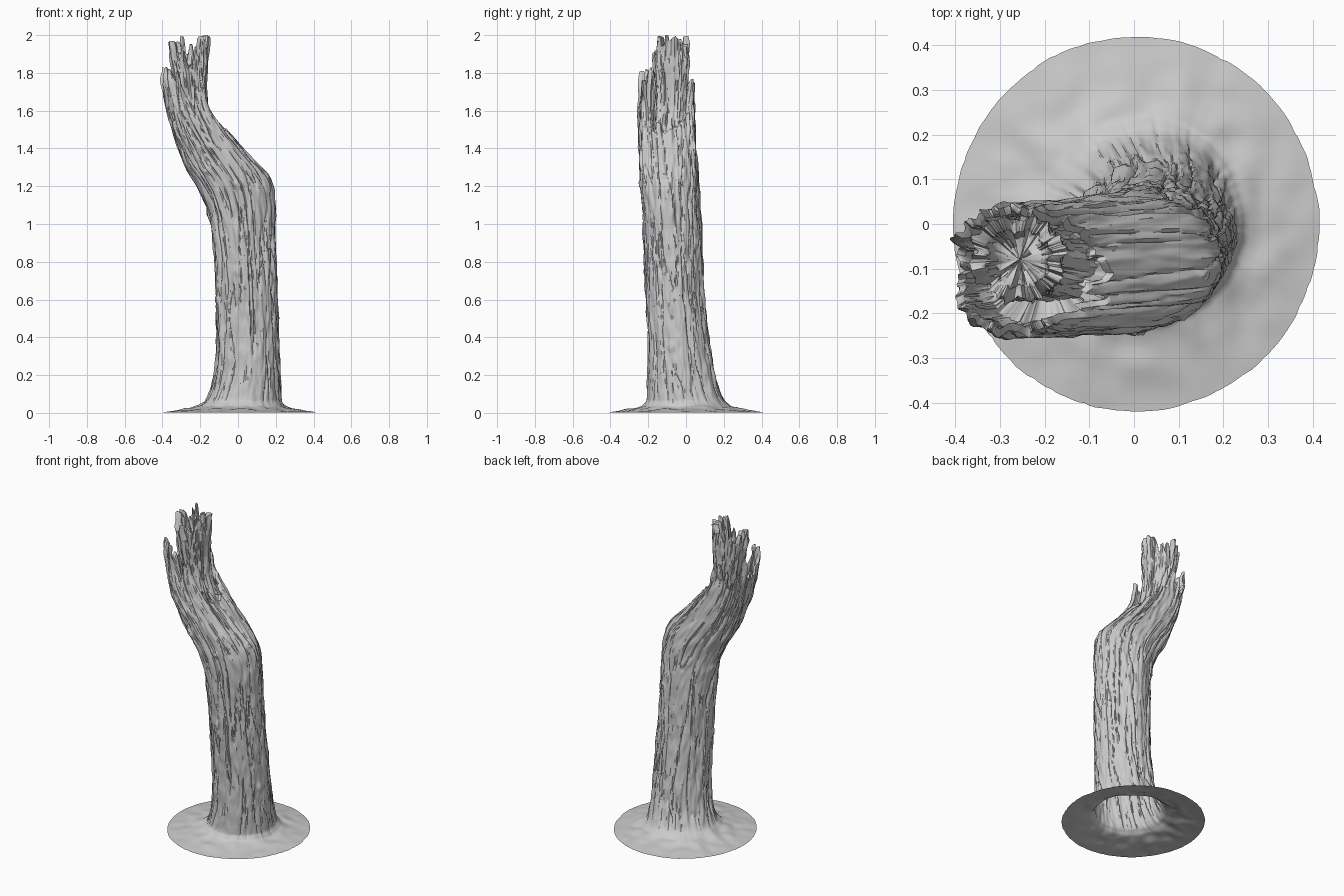
import bpy, bmesh, math
from mathutils import noise, Vector

if "Cube" in bpy.data.objects:
    bpy.data.objects.remove(bpy.data.objects["Cube"])

# height, x min, x max, y min, y max of the cross-sections
TRUNK = [(0.002, -.405, .415, -.42, .42), (.012, -.33, .35, -.345, .35),
         (.022, -.27, .29, -.28, .29), (.036, -.21, .25, -.23, .24),
         (.06, -.175, .232, -.21, .21), (.1, -.15, .226, -.203, .183),
         (.2, -.125, .224, -.2, .155), (.4, -.112, .215, -.2, .122),
         (.6, -.12, .208, -.21, .10), (.8, -.127, .20, -.22, .09),
         (1.0, -.145, .194, -.228, .08), (1.1, -.165, .194, -.236, .075),
         (1.2, -.215, .187, -.245, .07), (1.27, -.262, .155, -.25, .065),
         (1.35, -.302, .075, -.25, .06), (1.5, -.353, -.06, -.255, .05),
         (1.6, -.38, -.125, -.255, .045), (1.7, -.398, -.147, -.25, .042),
         (1.86, -.412, -.16, -.24, .04)]
CORE = [(1.4, -.30, -.05, -.18, .0), (1.5, -.31, -.11, -.175, .0),
        (1.6, -.31, -.155, -.165, .0), (1.75, -.335, -.165, -.165, .008),
        (1.88, -.36, -.158, -.175, .016), (2.0, -.37, -.158, -.165, .01)]
# angle in degrees, height of the broken edge
TRUNK_RIM = [(0, 1.51), (25, 1.53), (45, 1.6), (60, 1.7), (72, 1.77), (95, 1.73),
             (118, 1.66), (138, 1.74), (152, 1.83), (165, 1.72), (185, 1.67),
             (203, 1.76), (215, 1.85), (235, 1.83), (250, 1.77), (262, 1.8),
             (272, 1.66), (283, 1.64), (292, 1.76), (308, 1.74), (322, 1.58),
             (340, 1.53), (360, 1.51)]
CORE_RIM = [(0, 2.0), (35, 1.98), (60, 1.92), (90, 1.94), (115, 1.99), (140, 1.9),
            (165, 1.97), (195, 1.96), (220, 1.86), (245, 1.9), (275, 1.86),
            (295, 1.93), (315, 1.99), (360, 2.0)]
# angle, height, size of the knots
KNOTS = [(278, 1.21, .018), (240, 1.29, .02), (352, 1.26, .015), (60, .9, .02),
         (200, .6, .02), (170, 1.05, .02), (255, .75, .02), (345, .35, .02)]


def lerp_table(table, v):
    if v <= table[0][0]:
        return table[0][1:]
    for a, b in zip(table, table[1:]):
        if v <= b[0]:
            t = (v - a[0]) / (b[0] - a[0])
            return [p + (q - p) * t for p, q in zip(a[1:], b[1:])]
    return table[-1][1:]


def section(table, z):
    # averaged over a short height so that bends are rounded
    w = min(.04, max(0, z - .06))
    s = [lerp_table(table, z + k * w) for k in (-1, -.5, 0, .5, 1)]
    return [sum(c) / 5 for c in zip(*s)]


def bark(c, s, z, amp):
    p = Vector((c * 3.2, s * 3.2, z * 2.2))
    wob = noise.noise(Vector((c * 2, s * 2, z * 5))) * .35
    q = Vector((c * 4.5 + wob, s * 4.5 - wob, z * 1.5 + 7))
    crack = max(0, 1 - abs(noise.noise(q)) * 6) ** 2
    lumps = noise.noise(Vector((c * 7, s * 7, z * 11)))
    fine = noise.noise(Vector((c * 17, s * 17, z * 16)))
    return amp * (noise.noise(p) * .7 + lumps * .5 + fine * .3 - crack * .8)


def broken_log(name, table, rim_table, scale_from, top, step, sides, amp, wall, floor):
    bm = bmesh.new()
    # heights of the outer rows, dense in the flat root skirt
    zs = []
    for a, b in zip(table, table[1:]):
        n = max(4, round((b[0] - a[0]) / step))
        zs += [a[0] + (b[0] - a[0]) * i / n for i in range(n)]
    zs.append(table[-1][0])
    # wall-thickness rows inside the broken edge: inset, share of the way down
    inner = [(wall * .5, -.01), (wall, .04), (wall * 1.1, .3), (wall * 1.2, .65),
             (wall * 1.6, .9), (.7, 1.0), (.98, 1.03)]
    rows = [(z, 0, None) for z in zs] + [(zs[-1], i, d) for i, d in inner]
    grid = []
    cols = []
    for j in range(sides):
        a = math.tau * j / sides
        r = lerp_table(rim_table, math.degrees(a))[0]
        # splintered edge
        r += .035 * noise.noise(Vector((math.cos(a) * 6, math.sin(a) * 6, top)))
        r += .035 * (noise.cell(Vector((math.cos(a) * 6, math.sin(a) * 6, 3.3))) - .5)
        cols.append((a, min(r, top)))
    for z0, inset, down in rows:
        ring = []
        for a, rim in cols:
            c, s = math.cos(a), math.sin(a)
            z = z0
            if z > scale_from:
                z = scale_from + (z - scale_from) * (rim - scale_from) / (zs[-1] - scale_from)
            if down is not None:
                z = min(rim, rim - down * max(.04, rim - floor))
            x0, x1, y0, y1 = section(table, z)
            e = 1 - .2 * min(1, max(0, (z - 1.2) / .3))
            cx = math.copysign(abs(c) ** e, c)
            sy = math.copysign(abs(s) ** e, s)
            skirt = min(1, max(0, (z - .03) / .1))
            d = bark(c, s, z, amp) * (.25 + .75 * skirt)
            if z > .3 and name == "trunk":
                for ka, kz, ks in KNOTS:
                    da = (math.radians(ka) - a + math.pi) % math.tau - math.pi
                    q = ((da * .17) ** 2 + (z - kz) ** 2) / ks ** 2
                    if q < 6:
                        d += .014 * math.exp(-q) - .012 * math.exp(-q * 8)
            # flaring, uneven lip
            near = max(0, 1 - (rim - z) / .12)
            d += near * .016 * noise.noise(Vector((c * 5, s * 5, z * 9)))
            f = 1 - inset
            x = (x0 + x1) / 2 + cx * ((x1 - x0) / 2 + d) * f
            y = (y0 + y1) / 2 + sy * ((y1 - y0) / 2 + d) * f
            if z < .06:
                # rippled ground skirt with root ridges
                t = math.sin(math.pi * z / .06)
                z += t * .012 * noise.noise(Vector((x * 14, y * 14, 1)))
                z = max(z, 0)
            if down is not None and down > .2:
                z += .05 * noise.noise(Vector((x * 22, y * 22, z * 9)))
            ring.append(bm.verts.new((x, y, z)))
        grid.append(ring)
    for lo, hi in zip(grid, grid[1:]):
        for j in range(sides):
            k = (j + 1) % sides
            bm.faces.new((lo[j], lo[k], hi[k], hi[j]))
    bm.faces.new(grid[-1])
    me = bpy.data.meshes.new(name)
    bm.to_mesh(me)
    bm.free()
    ob = bpy.data.objects.new(name, me)
    bpy.context.collection.objects.link(ob)
    bpy.ops.object.select_all(action='DESELECT')
    ob.select_set(True)
    bpy.context.view_layer.objects.active = ob
    bpy.ops.object.shade_smooth_by_angle(angle=math.radians(45))
    return ob


# bark-covered trunk with root skirt and torn upper shell
broken_log("trunk", TRUNK, TRUNK_RIM, 1.2, 1.87, .011, 220, .014, .13, 1.5)
# splintered heartwood standing out of the shell
broken_log("heartwood", CORE, CORE_RIM, 1.7, 2.0, .011, 110, .014, .3, 1.84)
